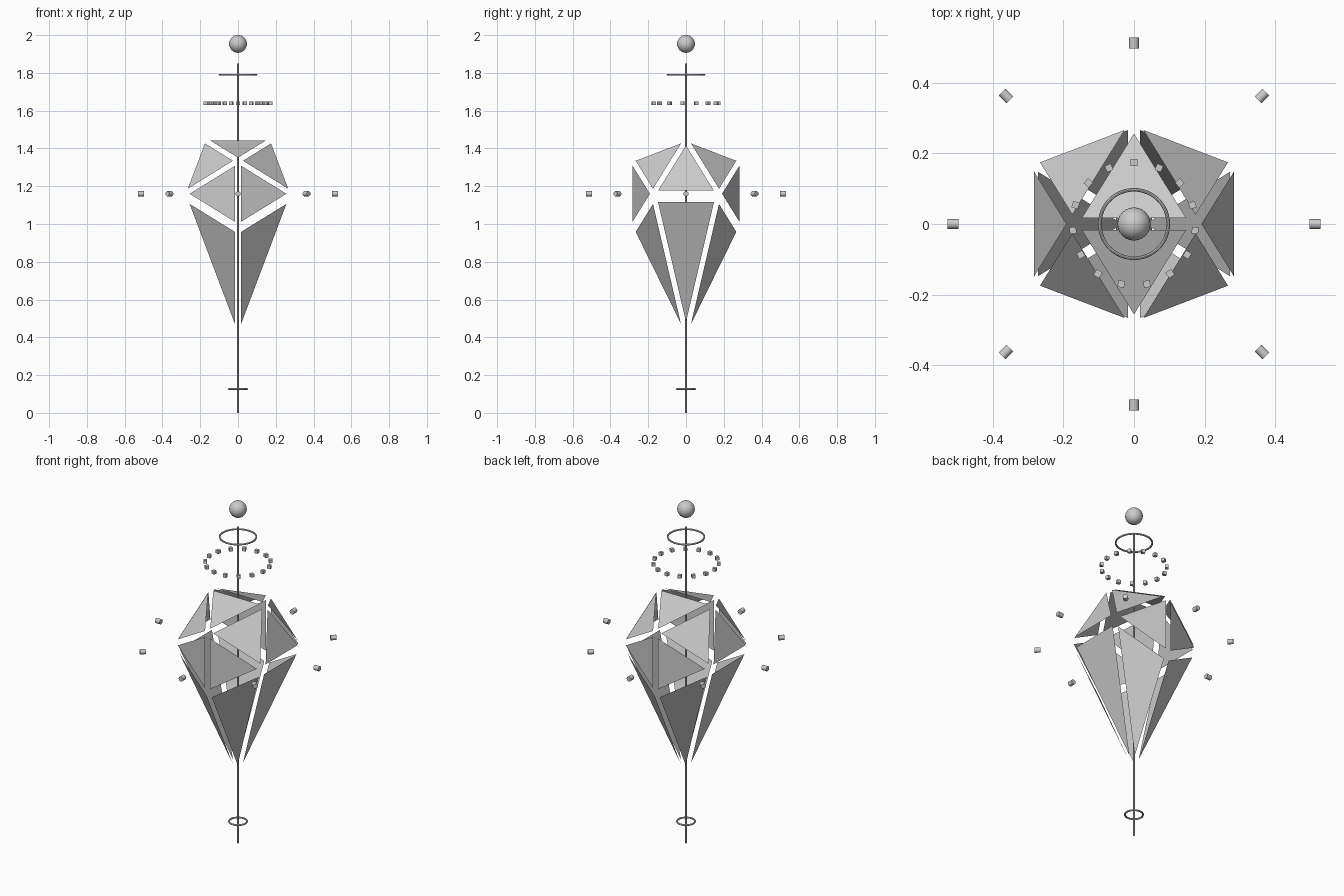
import bpy, bmesh, math
from mathutils import Vector

if "Cube" in bpy.data.objects:
    bpy.data.objects.remove(bpy.data.objects["Cube"])

GEM_Z = 1.16


def finish(name, smooth=False):
    ob = bpy.context.object
    ob.name = name
    if smooth:
        bpy.ops.object.shade_smooth_by_angle(angle=math.radians(40))
    return ob


# Gem shell: icosahedron whose lower edge is drawn down to one point,
# with every face shrunk about its centre into a separate flat panel
def gem_panels(b=0.289, tip=-0.766, scale=0.83):
    a = b / ((1 + math.sqrt(5)) / 2)
    pts = [(s * a, 0, b) for s in (-1, 1)] + [(0, 0, tip)]
    for s in (-1, 1):
        for t in (-1, 1):
            pts += [(s * b, t * a, 0), (0, s * b, t * a)]
    bm = bmesh.new()
    for p in pts:
        bm.verts.new(p)
    bmesh.ops.convex_hull(bm, input=bm.verts[:])
    bmesh.ops.recalc_face_normals(bm, faces=bm.faces[:])
    bmesh.ops.split_edges(bm, edges=bm.edges[:])
    for f in bm.faces:
        c = f.calc_center_median()
        for v in f.verts:
            v.co = c + (v.co - c) * scale
    mesh = bpy.data.meshes.new("gem_panels")
    bm.to_mesh(mesh)
    bm.free()
    ob = bpy.data.objects.new("gem_panels", mesh)
    ob.location.z = GEM_Z
    bpy.context.collection.objects.link(ob)


gem_panels()

# Central rod
bpy.ops.mesh.primitive_cylinder_add(vertices=12, radius=0.0045, depth=1.85,
                                    location=(0, 0, 0.925))
finish("central_rod", True)

# Ball floating above the rod
bpy.ops.mesh.primitive_uv_sphere_add(segments=24, ring_count=16, radius=0.047,
                                     location=(0, 0, 1.953))
finish("top_ball", True)

# Rings around the rod
for name, radius, z in (("upper_ring", 0.097, 1.79), ("lower_ring", 0.048, 0.127)):
    bpy.ops.mesh.primitive_torus_add(major_radius=radius, minor_radius=0.005,
                                     major_segments=48, minor_segments=8,
                                     location=(0, 0, z))
    finish(name, True)

# Circle of small floating cubes
for i in range(15):
    t = math.pi / 2 + i * math.tau / 15
    bpy.ops.mesh.primitive_cube_add(size=0.019, rotation=(0, 0, t),
                                    location=(0.174 * math.cos(t), 0.174 * math.sin(t), 1.64))
    finish(f"halo_cube_{i + 1}")

# Radial studs orbiting the gem
for i in range(8):
    t = i * math.tau / 8
    bpy.ops.mesh.primitive_cylinder_add(vertices=12, radius=0.014, depth=0.031,
                                        rotation=(0, math.pi / 2, t),
                                        location=(0.513 * math.cos(t), 0.513 * math.sin(t), GEM_Z))
    finish(f"orbit_stud_{i + 1}", True)
